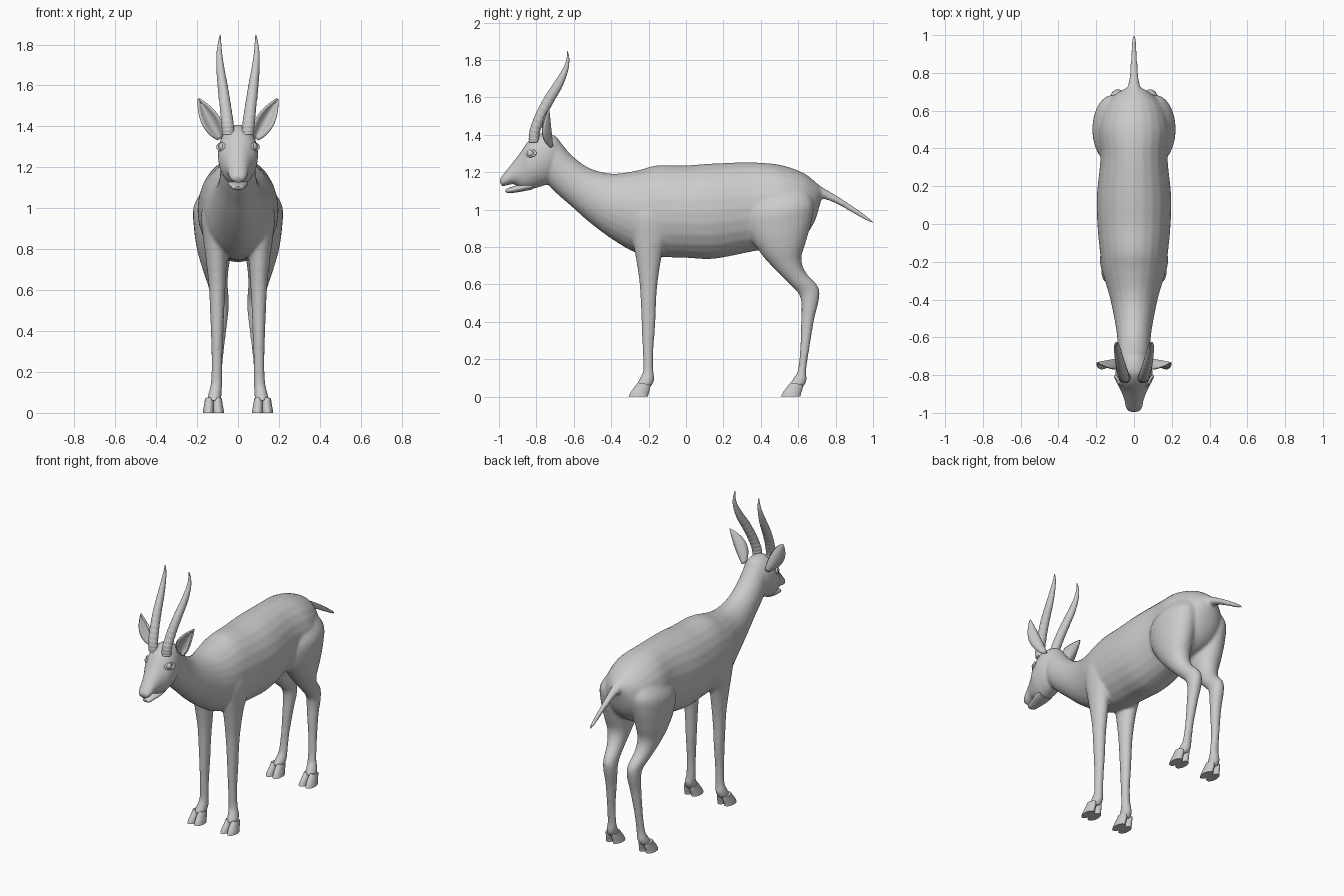
import bpy, bmesh, math
from mathutils import Vector

SIDES = 24


def loft(bm, rings, side=1, steps=5, ridge=0.0):
    """Smooth tube through rings (yA, zA, yB, zB, half_width, centre_x):
    A and B are opposite points of each elliptical section in side view."""
    rows = [tuple(r) + (0,) * (6 - len(r)) for r in rings]
    path = []
    for i in range(len(rows) - 1):
        p0, p1 = rows[max(i - 1, 0)], rows[i]
        p2, p3 = rows[i + 1], rows[min(i + 2, len(rows) - 1)]
        for k in range(steps):
            t = k / steps
            path.append([0.5 * (2 * b + (c - a) * t + (2 * a - 5 * b + 4 * c - d) * t * t
                                + (3 * b - a - 3 * c + d) * t ** 3)
                         for a, b, c, d in zip(p0, p1, p2, p3)])
    path.append(list(rows[-1]))
    loops = []
    for n, (ya, za, yb, zb, hw, cx) in enumerate(path):
        fade = max(0, 1 - 1.3 * n / len(path))
        g = 1 + ridge * fade * math.sin(n * math.pi / 2)
        loop = []
        for j in range(SIDES):
            a = 2 * math.pi * j / SIDES
            c, s = math.cos(a) * g, math.sin(a) * g
            loop.append(bm.verts.new((side * (cx + hw * s),
                                      (ya + yb) / 2 + (ya - yb) / 2 * c,
                                      (za + zb) / 2 + (za - zb) / 2 * c)))
        loops.append(loop)
    for l0, l1 in zip(loops, loops[1:]):
        for j in range(SIDES):
            k = (j + 1) % SIDES
            bm.faces.new((l0[j], l0[k], l1[k], l1[j]))
    bm.faces.new(loops[0])
    bm.faces.new(loops[-1])


def finish(bm, name, angle=50):
    bmesh.ops.recalc_face_normals(bm, faces=bm.faces)
    me = bpy.data.meshes.new(name)
    bm.to_mesh(me)
    bm.free()
    ob = bpy.data.objects.new(name, me)
    bpy.context.collection.objects.link(ob)
    bpy.ops.object.select_all(action='DESELECT')
    ob.select_set(True)
    bpy.context.view_layer.objects.active = ob
    bpy.ops.object.shade_smooth_by_angle(angle=math.radians(angle))
    return ob


# Trunk and neck
trunk = [(.73, 1.11, .72, 1.04, .03), (.69, 1.15, .68, .92, .10),
         (.62, 1.20, .61, .84, .16), (.50, 1.24, .50, .80, .19),
         (.35, 1.252, .35, .775, .178), (.15, 1.247, .15, .737, .197),
         (0, 1.237, 0, .742, .194), (-.15, 1.237, -.15, .748, .18),
         (-.25, 1.212, -.27, .77, .165), (-.36, 1.193, -.40, .845, .13),
         (-.45, 1.20, -.52, .935, .107), (-.54, 1.235, -.61, 1.015, .092),
         (-.62, 1.30, -.69, 1.085, .085), (-.68, 1.37, -.75, 1.15, .08),
         (-.72, 1.39, -.79, 1.22, .06)]
# Head down to the upper lip
head = [(-.66, 1.34, -.69, 1.21, .05), (-.70, 1.395, -.74, 1.14, .085),
        (-.78, 1.408, -.78, 1.122, .098), (-.84, 1.37, -.83, 1.108, .093),
        (-.89, 1.30, -.875, 1.11, .07), (-.94, 1.235, -.92, 1.135, .052),
        (-.98, 1.185, -.955, 1.13, .045), (-1.0, 1.158, -.982, 1.122, .03)]
tail = [(.66, 1.17, .66, 1.07, .045), (.72, 1.125, .705, 1.065, .035),
        (.80, 1.078, .79, 1.038, .022), (.90, 1.014, .89, .983, .016),
        (.97, .963, .965, .94, .012), (1.003, .937, 1.0, .923, .006)]
# Legs: front point, back point, half width, centre x
hind_leg = [(.38, 1.10, .62, 1.13, .05, .10), (.32, .99, .68, 1.04, .105, .11),
            (.335, .87, .675, .95, .103, .113), (.40, .765, .642, .83, .085, .115),
            (.475, .68, .617, .74, .065, .11), (.55, .605, .64, .665, .05, .10),
            (.605, .545, .705, .59, .042, .088), (.617, .48, .712, .525, .04, .086),
            (.615, .40, .685, .41, .033, .09), (.61, .25, .66, .26, .026, .10),
            (.598, .14, .643, .145, .028, .105), (.575, .10, .645, .085, .032, .112),
            (.55, .06, .622, .045, .035, .118)]
front_leg = [(-.27, 1.07, -.12, 1.08, .05, .10), (-.31, .97, -.07, .97, .08, .10),
             (-.29, .85, -.09, .86, .066, .105), (-.27, .75, -.125, .77, .053, .105),
             (-.25, .62, -.15, .62, .041, .102), (-.242, .50, -.16, .50, .035, .102),
             (-.238, .40, -.163, .40, .031, .102), (-.232, .25, -.174, .25, .026, .103),
             (-.228, .15, -.175, .15, .028, .105), (-.243, .105, -.17, .088, .032, .112),
             (-.268, .06, -.193, .045, .035, .118)]

bm = bmesh.new()
for part in (trunk, head, tail):
    loft(bm, part)
for s in (1, -1):
    loft(bm, hind_leg, s)
    loft(bm, front_leg, s)
body = finish(bm, "body", 180)
rem = body.modifiers.new("fuse", 'REMESH')
rem.mode, rem.voxel_size, rem.use_smooth_shade = 'VOXEL', 0.009, True
smooth = body.modifiers.new("soften", 'SMOOTH')
smooth.factor, smooth.iterations = 0.5, 6

# Lower jaw
bm = bmesh.new()
loft(bm, [(-.82, 1.15, -.82, 1.108, .05), (-.87, 1.14, -.87, 1.098, .048),
          (-.92, 1.125, -.92, 1.09, .036), (-.95, 1.115, -.95, 1.088, .029),
          (-.966, 1.106, -.964, 1.094, .014)])
finish(bm, "lower_jaw")

# Cloven hooves: two toes per foot
for name, dy in (("hind_hooves", 0), ("front_hooves", -.815)):
    bm = bmesh.new()
    for s in (1, -1):
        for dx in (-.021, .021):
            x = .12 + dx
            loft(bm, [(.558 + dy, .075, .625 + dy, .065, .02, x),
                      (.535 + dy, .045, .622 + dy, .04, .024, x),
                      (.518 + dy, .022, .615 + dy, .018, .026, x + dx * .1),
                      (.508 + dy, .0, .612 + dy, .0, .028, x + dx * .15)], s, 3)
    finish(bm, name)

# Curved horns with ridged lower part
bm = bmesh.new()
for s in (1, -1):
    loft(bm, [(-.84, 1.36, -.785, 1.36, .03, .047), (-.837, 1.42, -.782, 1.41, .03, .052),
              (-.805, 1.51, -.752, 1.49, .028, .062), (-.755, 1.605, -.708, 1.575, .025, .074),
              (-.698, 1.69, -.66, 1.66, .02, .085), (-.655, 1.76, -.63, 1.745, .014, .091),
              (-.638, 1.81, -.624, 1.808, .008, .09), (-.637, 1.848, -.633, 1.848, .002, .087)],
         s, 12, .05)
finish(bm, "horns", 60)

# Cupped leaf-shaped ears
bm = bmesh.new()
NT, NS = 14, 8
for s in (1, -1):
    grid = []
    for i in range(NT + 1):
        t = i / NT
        w = .012 * (1 - t) + .036 * math.sin(math.pi * t ** 0.9) ** 0.9 + .001
        mid = Vector((.085 + .108 * t, -.715 - .02 * t, 1.34 + .195 * t))
        row = []
        for j in range(NS + 1):
            u = 2 * j / NS - 1
            p = mid + Vector((.86, 0, -.45)) * (u * w) - Vector((0, 1, 0)) * (u * u * w * 1.0)
            row.append(bm.verts.new((s * p.x, p.y, p.z)))
        grid.append(row)
    for r0, r1 in zip(grid, grid[1:]):
        for j in range(NS):
            q = (r0[j], r0[j + 1], r1[j + 1], r1[j])
            bm.faces.new(q if s > 0 else q[::-1])
ears = finish(bm, "ears", 60)
sol = ears.modifiers.new("thickness", 'SOLIDIFY')
sol.thickness, sol.offset = .009, 0

# Eyes, eyelids and nostril rims
for s, label in ((1, "left"), (-1, "right")):
    bpy.ops.mesh.primitive_uv_sphere_add(segments=20, ring_count=12, radius=.021,
                                         location=(s * .074, -.83, 1.30))
    bpy.context.object.name = label + "_eye"
    bpy.ops.object.shade_smooth()
    for name, loc, size, rot in (("eyelid", (s * .083, -.83, 1.30), 1, (.25, s * 1.35, -s * .35)),
                                 ("nostril", (s * .026, -.98, 1.163), .4, (1.2, 0, s * .7))):
        bpy.ops.mesh.primitive_torus_add(major_radius=.021 * size, minor_radius=.007 * size,
                                         major_segments=24, minor_segments=8,
                                         location=loc, rotation=rot)
        ob = bpy.context.object
        ob.name = label + "_" + name
        ob.scale = (.8, 1.3, 1)
        bpy.ops.object.shade_smooth()
